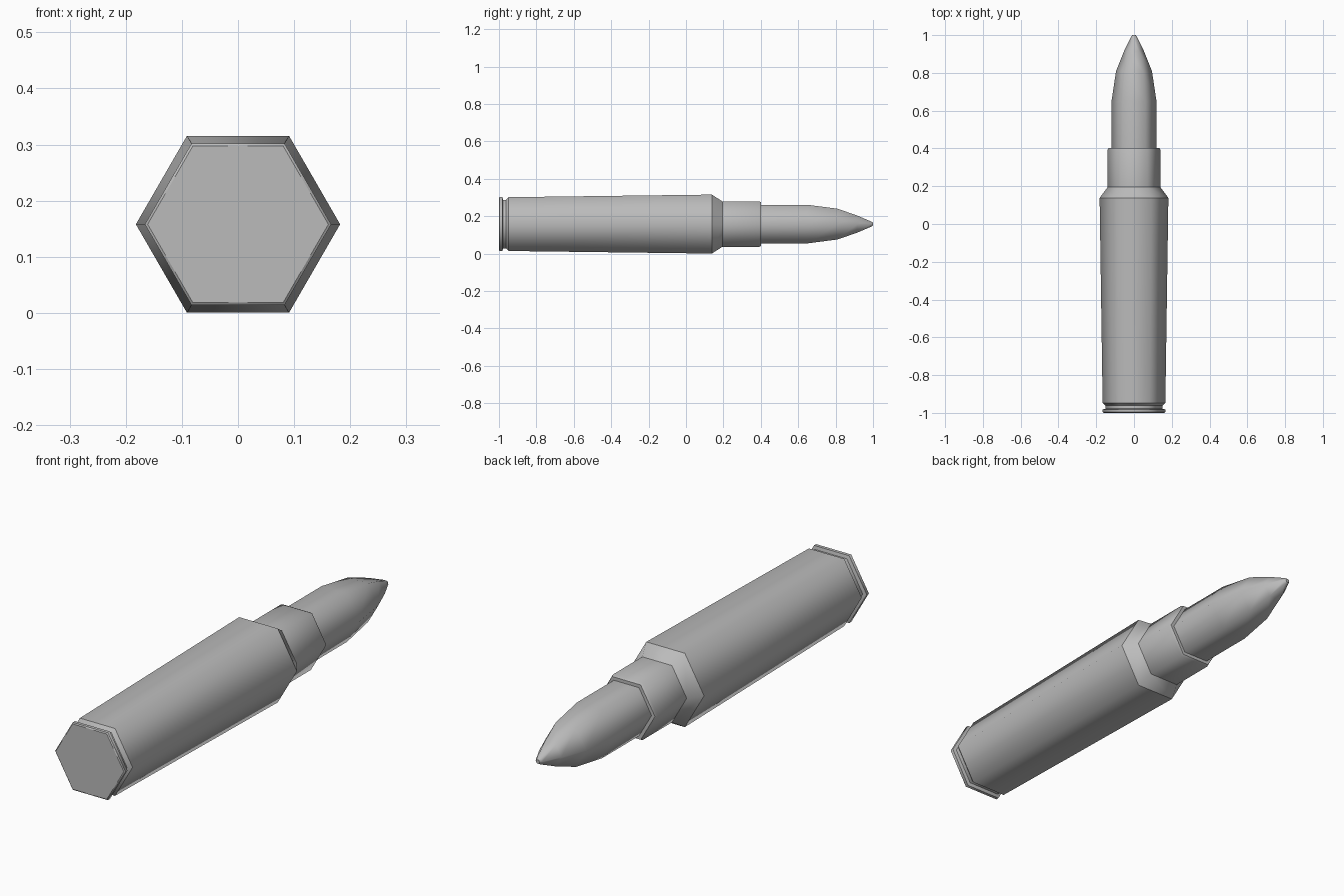
import bpy, bmesh, math
from mathutils import Vector

if "Cube" in bpy.data.objects:
    bpy.data.objects.remove(bpy.data.objects["Cube"])

SIDES = 6
CENTRE_Z = 0.158

metal = bpy.data.materials.new("grey_metal")
metal.diffuse_color = (0.5, 0.5, 0.5, 1)
metal.use_nodes = True
metal.node_tree.nodes["Principled BSDF"].inputs["Base Color"].default_value = metal.diffuse_color


def lathe(name, profile):
    """Hexagonal body along y from (y, radius) points, capped at both ends."""
    bm = bmesh.new()
    rings = []
    for y, r in profile:
        rings.append([bm.verts.new((r * math.cos(a), y, CENTRE_Z + r * math.sin(a)))
                      for a in (2 * math.pi * i / SIDES for i in range(SIDES))])
    for a, b in zip(rings, rings[1:]):
        for i in range(SIDES):
            j = (i + 1) % SIDES
            bm.faces.new((a[i], a[j], b[j], b[i]))
    bm.faces.new(rings[0])
    bm.faces.new(rings[-1])
    bmesh.ops.recalc_face_normals(bm, faces=bm.faces)
    for f in bm.faces:
        f.smooth = True
    # Round around the axis, crisp wherever the profile turns sharply
    for e in bm.edges:
        same_ring = abs(e.verts[0].co.y - e.verts[1].co.y) < 1e-5
        e.smooth = not (same_ring and e.calc_face_angle(0) > math.radians(25))
    me = bpy.data.meshes.new(name)
    bm.to_mesh(me)
    bm.free()
    me.materials.append(metal)
    ob = bpy.data.objects.new(name, me)
    bpy.context.collection.objects.link(ob)
    return ob


# Case: rim, extractor groove, tapered body, shoulder, neck and mouth
lathe("case", [(-1.0, 0.161), (-0.996, 0.166), (-0.982, 0.166), (-0.978, 0.15),
               (-0.962, 0.15), (-0.948, 0.166), (0.138, 0.182), (0.195, 0.14),
               (0.392, 0.14), (0.402, 0.135)])

# Pointed tip seated in the neck
lathe("tip", [(0.36, 0.119), (0.65, 0.119), (0.81, 0.095),
              (0.915, 0.053), (0.992, 0.015), (1.0, 0.009)])
